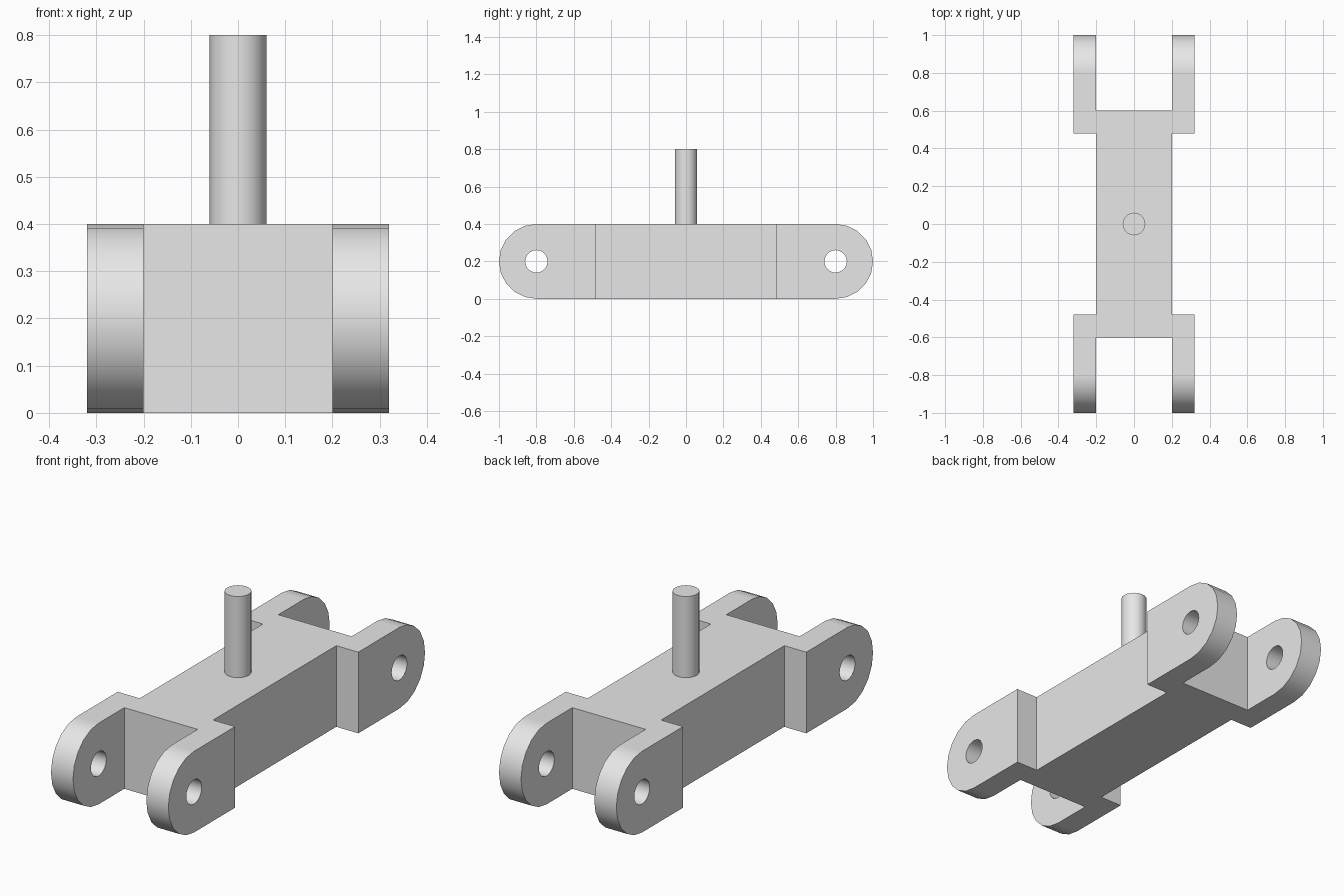
import bpy
import bmesh
from math import sin, cos, pi
from mathutils import Vector

cube = bpy.data.objects.get("Cube")
if cube:
    bpy.data.objects.remove(cube, do_unlink=True)

metal = bpy.data.materials.new("plain grey")
metal.use_nodes = True
GREY = (0.8, 0.8, 0.8, 1)
metal.diffuse_color = GREY
metal.node_tree.nodes["Principled BSDF"].inputs["Base Color"].default_value = GREY

HEIGHT, END = 0.4, 1.0
RADIUS = HEIGHT / 2
PIVOT = END - RADIUS
HOLE = 0.06
STEPS = 10  # segments per half circle


def prism(name, points, depth):
    """Extrude a closed outline along depth."""
    bm = bmesh.new()
    face = bm.faces.new([bm.verts.new(p) for p in points])
    top = bmesh.ops.extrude_face_region(bm, geom=[face])["geom"]
    bmesh.ops.translate(bm, vec=Vector(depth),
                        verts=[v for v in top if isinstance(v, bmesh.types.BMVert)])
    # Close the starting end if the extrusion consumed it
    edges = [e for e in bm.edges if len(e.link_faces) == 1]
    if edges:
        bmesh.ops.contextual_create(bm, geom=edges)
    bmesh.ops.recalc_face_normals(bm, faces=bm.faces)
    mesh = bpy.data.meshes.new(name)
    bm.to_mesh(mesh)
    bm.free()
    mesh.materials.append(metal)
    obj = bpy.data.objects.new(name, mesh)
    bpy.context.collection.objects.link(obj)
    return obj


def select(obj):
    bpy.ops.object.select_all(action='DESELECT')
    obj.select_set(True)
    bpy.context.view_layer.objects.active = obj


def cut(obj, tool, operation):
    tool.hide_render = True
    select(obj)
    mod = obj.modifiers.new("cut", 'BOOLEAN')
    mod.operation, mod.solver, mod.object = operation, 'EXACT', tool
    bpy.ops.object.modifier_apply(modifier=mod.name)
    bpy.data.objects.remove(tool, do_unlink=True)


def smooth(obj):
    select(obj)
    bpy.ops.object.shade_smooth_by_angle(angle=pi / 6)
    mod = obj.modifiers.new("flat_faces", 'WEIGHTED_NORMAL')
    mod.keep_sharp = True


# Body: forked plan, one quarter mirrored to all four corners
quarter = [(0.2, 0.6), (0.2, 1.1), (0.32, 1.1), (0.32, 0.48), (0.2, 0.48)]
plan = []
for sx, sy, step in ((1, 1, 1), (1, -1, -1), (-1, -1, 1), (-1, 1, -1)):
    plan += [(sx * x, sy * y, -0.1) for x, y in quarter[::step]]
body = prism("forked_body", plan, (0, 0, HEIGHT + 0.2))

# Rounded side profile trims the plan to height and rounds the lugs
side = []
for sign in (1, -1):
    for i in range(STEPS + 1):
        a = -pi / 2 + pi * i / STEPS
        side.append((-0.5, sign * (PIVOT + RADIUS * cos(a)), RADIUS + sign * RADIUS * sin(a)))
cut(body, prism("side_profile", side, (1, 0, 0)), 'INTERSECT')

# Cross holes through both pairs of lugs
ring = [(HOLE * cos(pi * i / STEPS), HOLE * sin(pi * i / STEPS)) for i in range(2 * STEPS)]
for sign in (1, -1):
    outline = [(-0.5, sign * PIVOT + u, RADIUS + v) for u, v in ring]
    cut(body, prism("hole_cutter", outline, (1, 0, 0)), 'DIFFERENCE')
smooth(body)

# Upright pin on the middle of the body
pin = prism("upright_pin", [(u, v, HEIGHT) for u, v in ring], (0, 0, 0.4))
smooth(pin)
